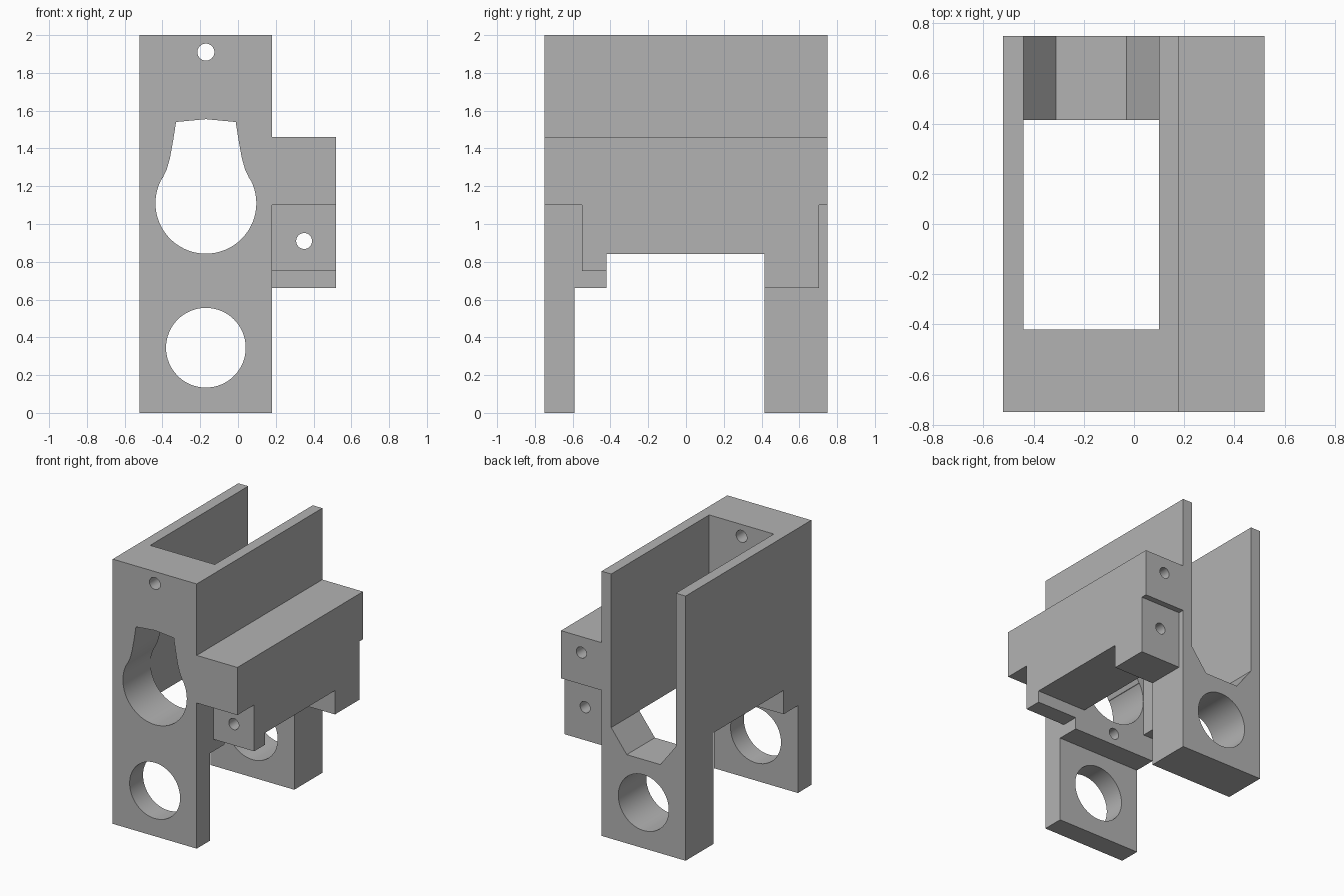
import bpy
import bmesh
from math import cos, sin, radians
from mathutils import Vector

cube = bpy.data.objects.get("Cube")
if cube:
    bpy.data.objects.remove(cube, do_unlink=True)

grey = bpy.data.materials.new("plain grey")
grey.use_nodes = True
colour = (0.45, 0.45, 0.45, 1)
grey.diffuse_color = colour
grey.node_tree.nodes["Principled BSDF"].inputs["Base Color"].default_value = colour

MID = -0.17       # centre line of the channel and large holes
FRONT, BACK = -0.75, 0.75


def prism(name, profile, axis, start, end):
    """Extrude a profile along x (points are y, z) or along y (points are x, z)."""
    bm = bmesh.new()
    if axis == "x":
        points = [(start, a, b) for a, b in profile]
        move = Vector((end - start, 0, 0))
    else:
        points = [(a, start, b) for a, b in profile]
        move = Vector((0, end - start, 0))
    face = bm.faces.new([bm.verts.new(p) for p in points])
    result = bmesh.ops.extrude_face_region(bm, geom=[face])
    moved = [v for v in result["geom"] if isinstance(v, bmesh.types.BMVert)]
    bmesh.ops.translate(bm, verts=moved, vec=move)
    bmesh.ops.recalc_face_normals(bm, faces=bm.faces)
    mesh = bpy.data.meshes.new(name)
    bm.to_mesh(mesh)
    bm.free()
    mesh.materials.append(grey)
    obj = bpy.data.objects.new(name, mesh)
    bpy.context.collection.objects.link(obj)
    return obj


def arc(x, z, radius, first=0, last=360, steps=64):
    turns = [radians(first + (last - first) * i / steps) for i in range(steps)]
    return [(x + radius * cos(t), z + radius * sin(t)) for t in turns]


def combine(target, tool, operation):
    mod = target.modifiers.new(tool.name, "BOOLEAN")
    mod.operation = operation
    mod.solver = "EXACT"
    mod.object = tool
    bpy.context.view_layer.objects.active = target
    bpy.ops.object.modifier_apply(modifier=mod.name)
    bpy.data.objects.remove(tool, do_unlink=True)


# Main body: tall housing on a thin front leg and a thick back leg
body = prism("bracket_body", [
    (FRONT, 0), (-0.59, 0), (-0.59, 0.66), (-0.42, 0.66), (-0.42, 0.84),
    (0.415, 0.84), (0.415, 0), (BACK, 0), (BACK, 2), (FRONT, 2)],
    "x", -0.522, 0.18)

# Channel open at the top and back, with a chamfered floor over the back leg
combine(body, prism("channel", [
    (-0.44, 2.1), (-0.44, 0.84), (-0.31, 0.67), (-0.03, 0.67),
    (0.1, 0.84), (0.1, 2.1)], "y", -0.42, 0.9), "DIFFERENCE")

# Side rail with a front tab and a back block
combine(body, prism("side_rail", [
    (FRONT, 1.1), (-0.55, 1.1), (-0.55, 0.75), (-0.42, 0.75), (-0.42, 0.84),
    (0.415, 0.84), (0.415, 0.66), (0.705, 0.66), (0.705, 1.1), (BACK, 1.1),
    (BACK, 1.46), (FRONT, 1.46)], "x", 0.15, 0.52), "UNION")

# Keyhole opening in the front wall: round below, tapered neck above
neck = [(0.058, 1.245), (0.037, 1.29), (0.02, 1.35), (0.002, 1.45), (-0.012, 1.54)]
mirrored = [(2 * MID - x, z) for x, z in reversed(neck)]
keyhole = arc(MID, 1.11, 0.267, 150, 390) + neck + [(MID, 1.555)] + mirrored
combine(body, prism("keyhole", keyhole, "y", -0.9, -0.3), "DIFFERENCE")

# Round holes: name, x, z, radius, start y, end y
holes = [
    ("leg_hole", MID, 0.345, 0.211, -0.9, 0.9),
    ("top_hole", MID, 1.91, 0.045, -0.9, -0.3),
    ("rail_hole", 0.35, 0.91, 0.042, -0.9, 0.9),
    ("rail_back_hole", 0.35, 1.34, 0.042, 0.5, 0.9),
    ("ledge_hole", MID, 0.75, 0.042, -0.6, -0.3),
]
for name, x, z, radius, start, end in holes:
    combine(body, prism(name, arc(x, z, radius), "y", start, end), "DIFFERENCE")

# Smooth the hole walls and keep the edges sharp
bpy.ops.object.select_all(action="DESELECT")
body.select_set(True)
bpy.context.view_layer.objects.active = body
bpy.ops.object.shade_smooth_by_angle(angle=radians(25))
